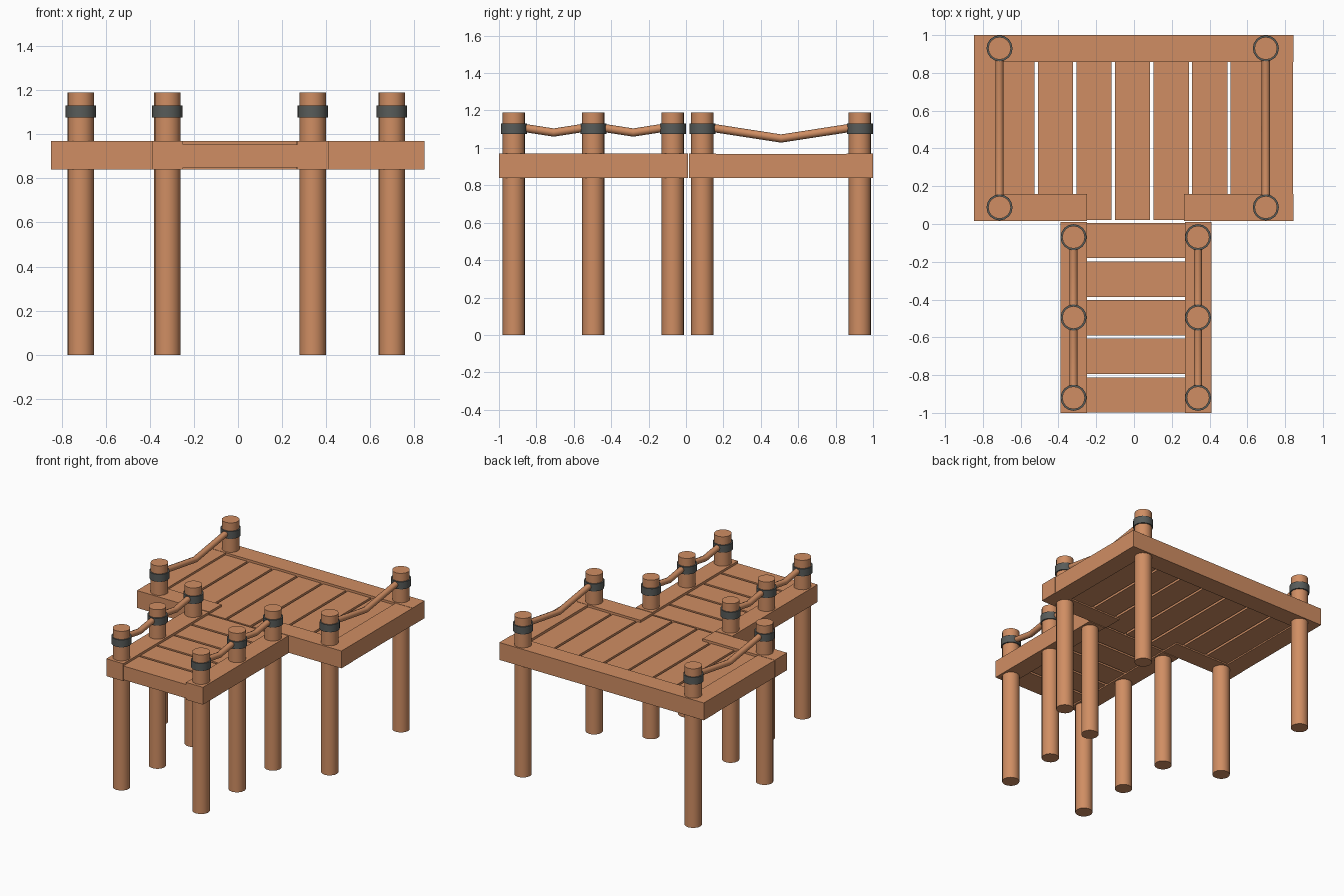
import bpy, math
from mathutils import Vector

if "Cube" in bpy.data.objects:
    bpy.data.objects.remove(bpy.data.objects["Cube"])


def material(name, rgb):
    m = bpy.data.materials.new(name)
    m.diffuse_color = (*rgb, 1)
    m.use_nodes = True
    m.node_tree.nodes["Principled BSDF"].inputs["Base Color"].default_value = m.diffuse_color
    return m


wood = material("warm wood", (0.63, 0.27, 0.125))
iron = material("dark grey band", (0.098, 0.107, 0.102))


def box(name, x0, x1, y0, y1, z0, z1):
    bpy.ops.mesh.primitive_cube_add(size=1, location=((x0 + x1) / 2, (y0 + y1) / 2, (z0 + z1) / 2))
    o = bpy.context.object
    o.name = name
    o.scale = (x1 - x0, y1 - y0, z1 - z0)
    bpy.ops.object.transform_apply(location=False, rotation=False, scale=True)
    o.data.materials.append(wood)


def rod(name, a, b, r, mat, sides):
    a, b = Vector(a), Vector(b)
    d = b - a
    bpy.ops.mesh.primitive_cylinder_add(vertices=sides, radius=r, depth=d.length, location=(a + b) / 2)
    o = bpy.context.object
    o.name = name
    o.rotation_euler = d.to_track_quat('Z', 'Y').to_euler()
    o.data.materials.append(mat)
    bpy.ops.object.shade_smooth_by_angle(angle=math.radians(50))


def rope(name, x, y0, y1, sag):
    # sagging rail bent once in the middle
    top, mid = 1.115, (y0 + y1) / 2
    pts = [(x, y0, top), (x, mid, top - sag), (x, y1, top)]
    c = bpy.data.curves.new(name, 'CURVE')
    c.dimensions = '3D'
    c.bevel_depth = 0.022
    c.bevel_resolution = 2
    s = c.splines.new('POLY')
    s.points.add(2)
    for p, q in zip(s.points, pts):
        p.co = (*q, 1)
    c.materials.append(wood)
    bpy.context.collection.objects.link(bpy.data.objects.new(name, c))


def post_row(name, x, ys, sag):
    for y in ys:
        rod(name + "_post", (x, y, 0), (x, y, 1.19), 0.06, wood, 16)
        rod(name + "_post_band", (x, y, 1.075), (x, y, 1.13), 0.069, iron, 16)
    for a, b in zip(ys, ys[1:]):
        rope(name + "_rope", x, a, b, sag)


Z0, Z1 = 0.84, 0.97      # frame beams
P0, P1 = 0.85, 0.953     # deck planks

# posts, bands and sagging rope rails
for x in (-0.712, 0.698):
    post_row("platform", x, (0.088, 0.93), 0.065)
for x in (-0.32, 0.339):
    post_row("walkway", x, (-0.92, -0.495, -0.07), 0.033)

# wide platform frame
box("platform_back_beam", -0.848, 0.845, 0.858, 1.0, Z0, Z1)
box("platform_left_beam", -0.846, -0.705, 0.16, 0.858, Z0, Z1 - 0.002)
box("platform_right_beam", 0.702, 0.843, 0.16, 0.858, Z0, Z1 - 0.002)
box("platform_front_left_beam", -0.848, -0.25, 0.016, 0.16, Z0, Z1)
box("platform_front_right_beam", 0.265, 0.845, 0.016, 0.16, Z0, Z1)

# platform planks
for i in range(7):
    c = -0.007 + (i - 3) * 0.204
    box("platform_plank", c - 0.093, c + 0.093, 0.02, 0.86, P0, P1)

# narrow walkway frame and planks
box("walkway_left_beam", -0.39, -0.25, -1.0, 0.01, Z0, Z1)
box("walkway_right_beam", 0.27, 0.41, -1.0, 0.01, Z0, Z1)
for i in range(5):
    y = -0.999 + i * 0.2045
    box("walkway_plank", -0.26, 0.28, y, y + 0.187, P0, P1)
